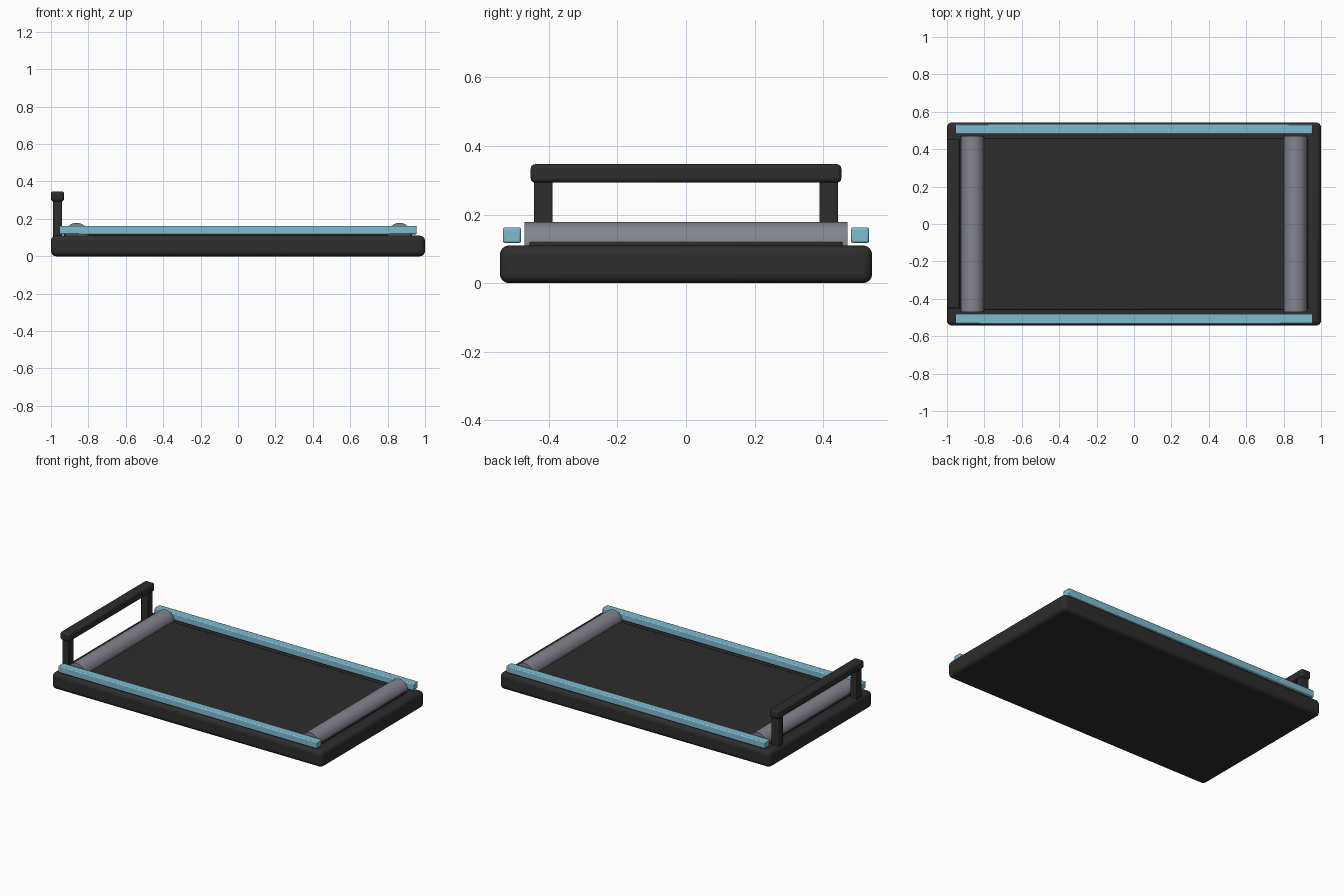
import bpy, math

cube = bpy.data.objects.get("Cube")
if cube:
    bpy.data.objects.remove(cube, do_unlink=True)


def material(name, rgb):
    mat = bpy.data.materials.new(name)
    mat.use_nodes = True
    mat.diffuse_color = (*rgb, 1)
    mat.node_tree.nodes["Principled BSDF"].inputs["Base Color"].default_value = (*rgb, 1)
    return mat


BLACK = material("matte black", (0.026, 0.026, 0.026))
BLUE = material("light blue", (0.21, 0.50, 0.62))
GREY = material("roller grey", (0.23, 0.23, 0.27))


def finish(name, mat, bevel, segments):
    """Name, colour, round the edges and shade the active object."""
    obj = bpy.context.object
    obj.name = obj.data.name = name
    obj.data.materials.append(mat)
    bpy.ops.object.transform_apply(location=False, rotation=True, scale=True)
    if bevel:
        mod = obj.modifiers.new("rounded edges", "BEVEL")
        mod.width = bevel
        mod.segments = segments
    bpy.ops.object.shade_smooth_by_angle(angle=math.radians(35))
    return obj


def box(name, x, y, z, mat, bevel=0.0, segments=3):
    """Box given by its (min, max) range on each axis."""
    spans = (x, y, z)
    bpy.ops.mesh.primitive_cube_add(size=1, location=[(a + b) / 2 for a, b in spans])
    bpy.context.object.scale = [b - a for a, b in spans]
    return finish(name, mat, bevel, segments)


# Deck and running belt
box("base", (-1, 1), (-0.543, 0.543), (0, 0.11), BLACK, 0.027, 4)
box("belt", (-0.93, 0.93), (-0.457, 0.457), (0.09, 0.12), BLACK, 0.004, 2)

# Rollers at both ends of the belt
for end, x in (("rear", -0.863), ("front", 0.863)):
    bpy.ops.mesh.primitive_cylinder_add(vertices=32, radius=0.062, depth=0.942,
                                        location=(x, 0, 0.117),
                                        rotation=(math.pi / 2, 0, 0))
    finish(end + "_roller", GREY, 0, 1)

# Side rails and handle posts
for side, s in (("left", 1), ("right", -1)):
    box(side + "_rail", (-0.955, 0.955), sorted((s * 0.481, s * 0.534)),
        (0.117, 0.163), BLUE, 0.006, 2)
    box(side + "_handle_post", (-0.99, -0.94), sorted((s * 0.39, s * 0.443)),
        (0.09, 0.31), BLACK, 0.004, 2)

# Handle bar across the posts
box("handle_bar", (-1, -0.93), (-0.453, 0.453), (0.293, 0.347), BLACK, 0.013, 3)
